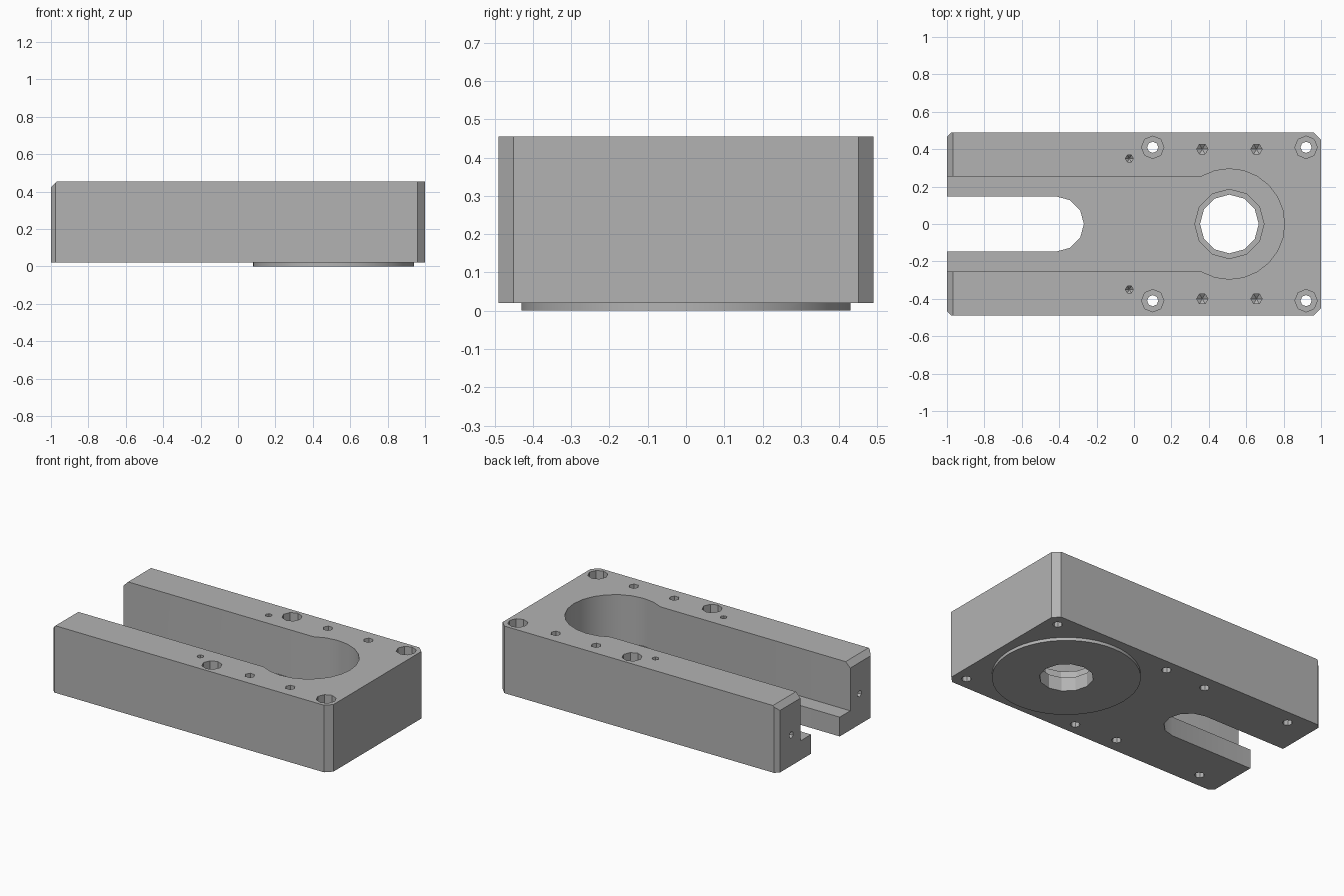
import bpy, bmesh
from math import sin, cos, pi, asin, sqrt
from mathutils import Matrix

cube = bpy.data.objects.get("Cube")
if cube:
    bpy.data.objects.remove(cube, do_unlink=True)

TOP, BOTTOM, FLOOR = 0.455, 0.02, 0.145
BORE_X = 0.51

grey = bpy.data.materials.new("machined_grey")
grey.use_nodes = True
colour = (0.45, 0.45, 0.45, 1)
grey.diffuse_color = colour
grey.node_tree.nodes["Principled BSDF"].inputs["Base Color"].default_value = colour


def finish(name, bm, matrix=Matrix()):
    bmesh.ops.recalc_face_normals(bm, faces=bm.faces)
    bm.transform(matrix)
    mesh = bpy.data.meshes.new(name)
    bm.to_mesh(mesh)
    bm.free()
    mesh.materials.append(grey)
    obj = bpy.data.objects.new(name, mesh)
    bpy.context.collection.objects.link(obj)
    return obj


def prism(name, outline, z0, z1):
    """Extrude a flat outline upward."""
    bm = bmesh.new()
    face = bm.faces.new([bm.verts.new((x, y, z0)) for x, y in outline])
    top = bmesh.ops.extrude_face_region(bm, geom=[face])["geom"]
    verts = [v for v in top if isinstance(v, bmesh.types.BMVert)]
    bmesh.ops.translate(bm, verts=verts, vec=(0, 0, z1 - z0))
    return finish(name, bm)


def lathe(name, profile, sides, matrix):
    """Closed turned solid from (radius, height) points, flat capped."""
    bm = bmesh.new()
    rings = []
    for r, z in profile:
        count = sides if r else 1
        rings.append([bm.verts.new((r * cos(2 * pi * i / sides), r * sin(2 * pi * i / sides), z))
                      for i in range(count)])
    for a, b in zip(rings, rings[1:]):
        for i in range(sides):
            j = (i + 1) % sides
            if len(a) == 1:
                bm.faces.new((a[0], b[j], b[i]))
            else:
                bm.faces.new((a[i], a[j], b[j], b[i]))
    for ring in (rings[0], rings[-1]):
        if len(ring) > 1:
            bm.faces.new(ring)
    return finish(name, bm, matrix)


def open_slot(centre, half_width, radius, steps):
    """Outline of a slot open at the -x end, closed by an arc."""
    sweep = pi - asin(half_width / radius)
    arc = [(centre + radius * cos(t), radius * sin(t))
           for t in (-sweep + 2 * sweep * i / steps for i in range(steps + 1))]
    return [(-1.1, -half_width)] + arc + [(-1.1, half_width)]


def combine(target, tool, operation):
    mod = target.modifiers.new(tool.name, "BOOLEAN")
    mod.operation = operation
    mod.solver = "EXACT"
    mod.object = tool
    bpy.context.view_layer.objects.active = target
    bpy.ops.object.modifier_apply(modifier=mod.name)
    bpy.data.objects.remove(tool, do_unlink=True)


# Block with chamfered vertical corners
c, d, w = 0.04, 0.025, 0.49
half = [(-1, w - d), (d - 1, w), (1 - c, w), (1, w - c)]
block = prism("slotted_block", half + [(x, -y) for x, y in reversed(half)], BOTTOM, TOP)

# Round locating boss underneath
boss = lathe("locating_boss", [(0.43, 0), (0.43, 0.03)], 48, Matrix.Translation((BORE_X, 0, 0)))
combine(block, boss, "UNION")

# Keyhole pocket, floor slot and stepped bore
cutters = [
    prism("pocket_cutter", open_slot(BORE_X, 0.255, 0.295, 16), FLOOR, 0.6),
    prism("slot_cutter", open_slot(-0.415, 0.147, 0.147, 6), -0.1, 0.3),
    lathe("bore_cutter", [(0.157, -0.1), (0.157, 0.09), (0.185, 0.09), (0.185, 0.3)], 12,
          Matrix.Translation((BORE_X, 0, 0))),
]

# Chamfer on the top edge of the open end
bm = bmesh.new()
bmesh.ops.create_cube(bm, size=1)
s = 0.033 * sqrt(2)
cutters.append(finish("chamfer_cutter", bm, Matrix.Translation((-1, 0, TOP))
                      @ Matrix.Rotation(pi / 4, 4, "Y") @ Matrix.Diagonal((s, 1.2, s, 1))))

# Mirrored bolt holes, blind holes and end ports
bolt = [(0.03, -0.1), (0.03, 0.25), (0.06, 0.25), (0.06, 0.6)]
blind = [(0, -0.17), (0.03, -0.15), (0.03, 0.1)]
small = [(0, -0.17), (0.021, -0.15), (0.021, 0.1)]
flip = Matrix.Rotation(pi, 4, "X")
sideways = Matrix.Rotation(-pi / 2, 4, "Y")
for side in (-1, 1):
    holes = [(bolt, x, 0.41, 0, Matrix(), 8) for x in (0.1, 0.92)]
    holes += [(blind, x, 0.4, TOP, Matrix(), 6) for x in (0.365, 0.655)]
    holes += [(blind, x, 0.395, BOTTOM, flip, 8) for x in (-0.2, -0.825)]
    holes += [(small, -0.025, 0.35, TOP, Matrix(), 6), (small, -1, 0.35, 0.22, sideways, 6)]
    for profile, x, y, z, turn, sides in holes:
        cutters.append(lathe("hole_cutter", profile, sides,
                             Matrix.Translation((x, side * y, z)) @ turn))

for cutter in cutters:
    combine(block, cutter, "DIFFERENCE")

# Smooth curved walls, crisp edges
bpy.ops.object.select_all(action="DESELECT")
block.select_set(True)
bpy.context.view_layer.objects.active = block
bpy.ops.object.shade_smooth_by_angle(angle=pi / 7)
